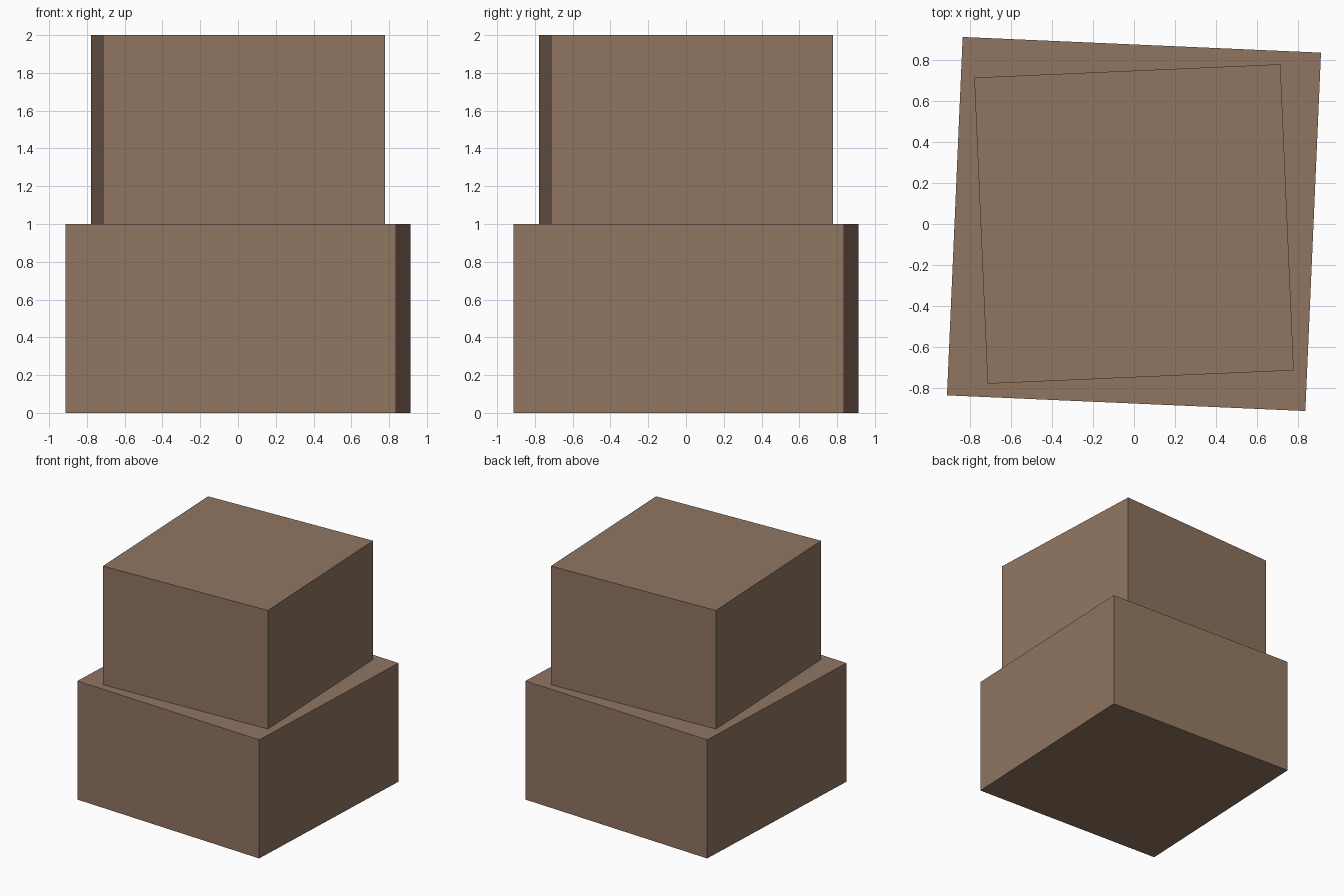
import bpy
from math import radians

default_cube = bpy.data.objects.get("Cube")
if default_cube:
    bpy.data.objects.remove(default_cube, do_unlink=True)

# Single brown colour shared by both blocks
brown = bpy.data.materials.new("warm_brown")
colour = (0.28, 0.18, 0.12, 1)
brown.diffuse_color = colour
brown.use_nodes = True
shader = next(n for n in brown.node_tree.nodes if n.type == "BSDF_PRINCIPLED")
shader.inputs["Base Color"].default_value = colour


def add_block(name, width, height, base, turn):
    """Square block standing at height base, turned about the vertical."""
    bpy.ops.mesh.primitive_cube_add(size=1, location=(0, 0, base + height / 2))
    block = bpy.context.object
    block.name = name
    block.scale = (width, width, height)
    block.rotation_euler.z = radians(turn)
    block.data.materials.append(brown)
    return block


# Two stacked blocks, twisted slightly in opposite directions
add_block("lower_block", 1.75, 1, 0, -2.5)
add_block("upper_block", 1.495, 1, 1, 2.5)
